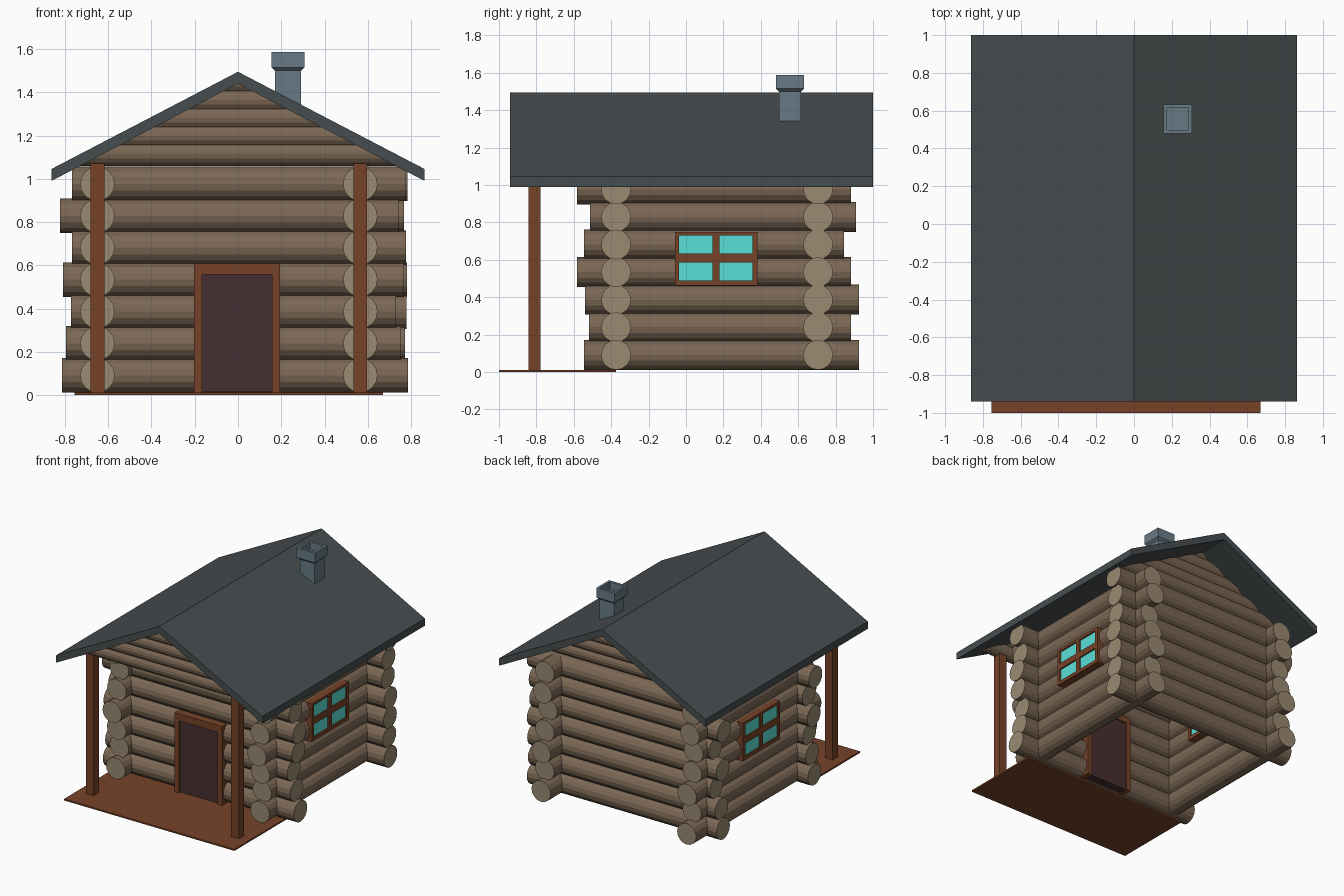
import bpy, bmesh, math, random
from mathutils import Vector, Matrix

if "Cube" in bpy.data.objects:
    bpy.data.objects.remove(bpy.data.objects["Cube"])

random.seed(4)


def material(name, rgb):
    m = bpy.data.materials.new(name)
    m.diffuse_color = [(c / 255) ** 2.2 for c in rgb] + [1]
    m.use_nodes = True
    m.node_tree.nodes["Principled BSDF"].inputs["Base Color"].default_value = m.diffuse_color
    return m


BARK = material("bark", (122, 103, 85))
CUT = material("cut_wood", (152, 136, 112))
TRIM = material("trim", (118, 68, 44))
DOOR = material("door", (72, 50, 52))
GLASS = material("glass", (90, 222, 214))
SLATE = material("slate", (72, 78, 80))
STONE = material("stone", (104, 122, 132))


def finish(name, bm, *mats):
    bmesh.ops.recalc_face_normals(bm, faces=bm.faces)
    me = bpy.data.meshes.new(name)
    bm.to_mesh(me)
    bm.free()
    ob = bpy.data.objects.new(name, me)
    bpy.context.collection.objects.link(ob)
    for m in mats:
        me.materials.append(m)
    return ob


def box(name, x, y, z, mat):
    bm = bmesh.new()
    size = [b - a for a, b in (x, y, z)]
    mid = [(a + b) / 2 for a, b in (x, y, z)]
    bmesh.ops.create_cube(bm, size=1, matrix=Matrix.Translation(mid) @ Matrix.Diagonal((*size, 1)))
    return finish(name, bm, mat)


def log(name, axis, lo, hi, across, z, r, roof_cut=False):
    bm = bmesh.new()
    mid = (lo + hi) / 2
    if axis == "X":
        m = Matrix.Translation((mid, across, z)) @ Matrix.Rotation(math.pi / 2, 4, "Y")
    else:
        m = Matrix.Translation((across, mid, z)) @ Matrix.Rotation(math.pi / 2, 4, "X")
    bmesh.ops.create_cone(bm, cap_ends=True, segments=16, radius1=r, radius2=r, depth=hi - lo, matrix=m)
    for f in bm.faces:
        f.material_index = int(len(f.verts) > 4)
    if roof_cut:
        # Trim the log along both roof slopes
        for s in (-1, 1):
            cut = bmesh.ops.bisect_plane(bm, geom=bm.verts[:] + bm.edges[:] + bm.faces[:], dist=1e-5,
                                         plane_co=(0, 0, RIDGE - 0.03), plane_no=(s * SLOPE, 0, 1), clear_outer=True)
            edges = [e for e in cut["geom_cut"] if isinstance(e, bmesh.types.BMEdge)]
            bmesh.ops.edgeloop_fill(bm, edges=edges)
    return finish(name, bm, BARK, CUT)


LEFT, RIGHT, FRONT, BACK = -0.65, 0.565, -0.374, 0.706
R, STEP, RIDGE, SLOPE = 0.08, 0.1475, 1.495, 0.521

# Log walls: (front left, front right, side front, side back) reach of each row
rows = [(-.813, .785, -.545, .925), (-.794, .753, -.519, .882), (-.771, .73, -.54, .925),
        (-.808, .767, -.583, .882), (-.767, .776, -.545, .845), (-.822, .743, -.513, .909),
        (-.767, .776, -.583, .882)]
for i, (x0, x1, y0, y1) in enumerate(rows):
    z = 0.092 + i * STEP
    trim = lambda: random.uniform(0, 0.03)
    log(f"front_log_{i}", "X", x0, x1, FRONT, z, R)
    log(f"back_log_{i}", "X", x0 + trim(), 0.785 - trim(), BACK, z, R)
    log(f"right_log_{i}", "Y", y0, y1, RIGHT, z, R)
    log(f"left_log_{i}", "Y", y0 + trim(), y1 - trim(), LEFT, z, R)

# Gable logs over the porch posts and the back wall
for side, y in (("front", -0.81), ("back", BACK)):
    for i in range(5):
        log(f"{side}_gable_log_{i}", "X", -0.8, 0.8, y, 1.115 + i * 0.083, 0.055, True)

# Roof: chevron profile extruded front to back
bm = bmesh.new()
E, T = 0.863, 0.055
top = RIDGE - SLOPE * E
profile = [(-E, top), (0, RIDGE), (E, top), (E, top - T), (0, RIDGE - T), (-E, top - T)]
face = bm.faces.new([bm.verts.new((x, -0.94, z)) for x, z in profile])
ext = bmesh.ops.extrude_face_region(bm, geom=[face])
bmesh.ops.translate(bm, vec=(0, 1.94, 0), verts=[v for v in ext["geom"] if isinstance(v, bmesh.types.BMVert)])
finish("roof", bm, SLATE)

# Chimney: square rings, flared cap and hollow top
bm = bmesh.new()
rings = []
for h, z in ((.06, 1.33), (.06, 1.50), (.076, 1.515), (.076, 1.587), (.058, 1.587), (.058, 1.53)):
    rings.append([bm.verts.new((.231 + a * h, .556 + b * h, z)) for a, b in ((-1, -1), (1, -1), (1, 1), (-1, 1))])
for a, b in zip(rings, rings[1:]):
    for k in range(4):
        bm.faces.new((a[k], a[(k + 1) % 4], b[(k + 1) % 4], b[k]))
bm.faces.new(rings[0])
bm.faces.new(rings[-1])
finish("chimney", bm, STONE)

# Porch floor and posts
box("porch_floor", (-.755, .67), (-1, FRONT), (0, .012), TRIM)
for side, x in (("left", LEFT), ("right", RIGHT)):
    box(f"{side}_post", (x - .032, x + .032), (-.842, -.778), (.01, 1.075), TRIM)

# Door and its frame, passing through the wall
dy = (FRONT - .095, FRONT + .095)
box("door", (-.17, .16), (FRONT - .083, FRONT + .083), (.015, .57), DOOR)
box("door_frame_left", (-.203, -.166), dy, (.012, .61), TRIM)
box("door_frame_right", (.157, .194), dy, (.012, .61), TRIM)
box("door_frame_top", (-.166, .157), dy, (.558, .61), TRIM)

# Side windows with crossed bars
for side, x in (("left", LEFT), ("right", RIGHT)):
    dx = (x - .095, x + .095)
    box(f"{side}_window_glass", (x - .084, x + .084), (-.05, .37), (.47, .74), GLASS)
    for i, y in enumerate(((-.06, -.037), (.142, .179), (.356, .382))):
        box(f"{side}_window_upright_{i}", dx, y, (.462, .75), TRIM)
    for i, z in enumerate(((.462, .489), (.586, .634), (.73, .75))):
        for j, y in enumerate(((-.037, .142), (.179, .356))):
            box(f"{side}_window_rail_{i}_{j}", dx, y, z, TRIM)
